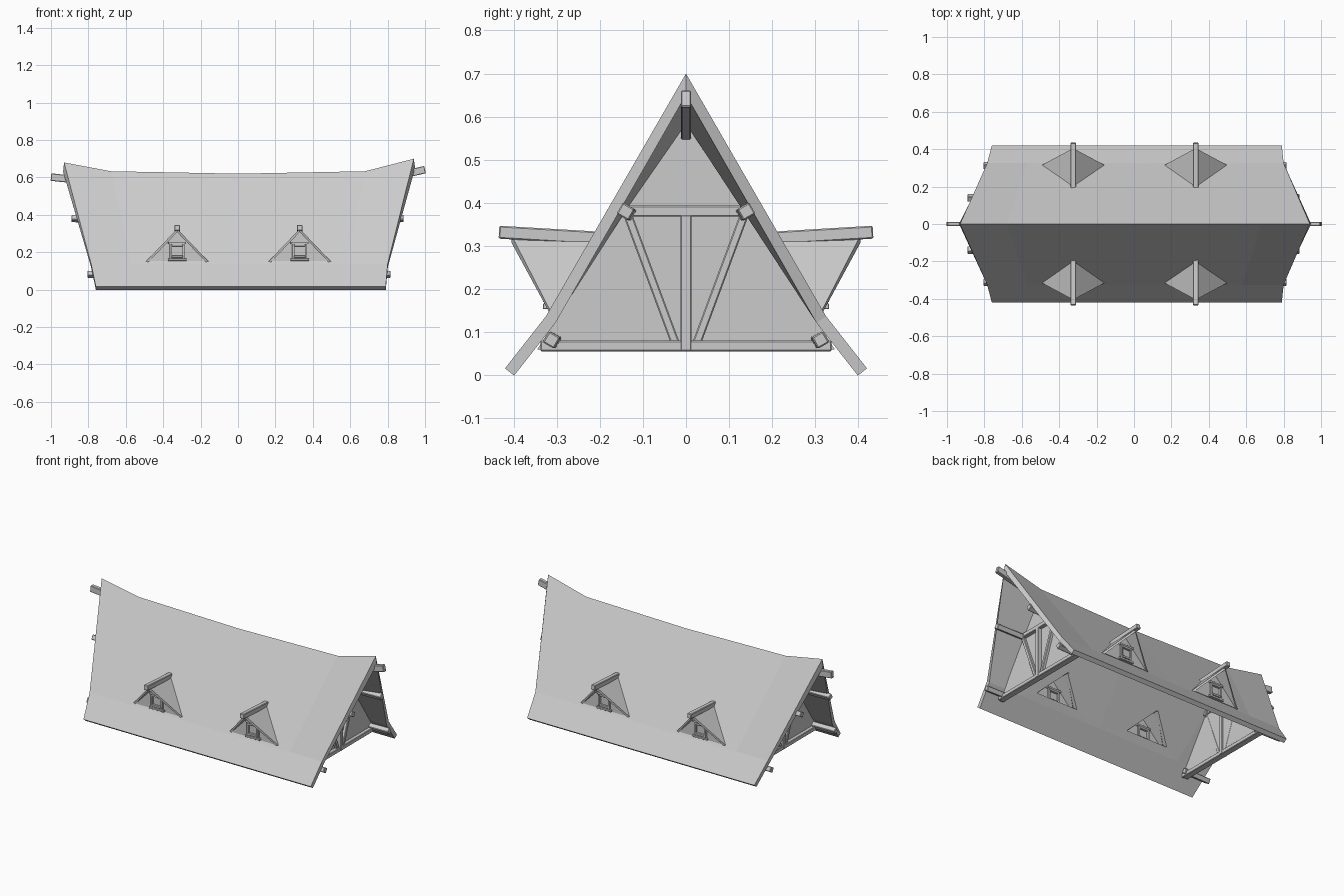
import bpy, bmesh, math
from mathutils import Vector, Matrix

cube = bpy.data.objects.get("Cube")
if cube:
    bpy.data.objects.remove(cube, do_unlink=True)

grey = bpy.data.materials.new("plain_grey")
grey.use_nodes = True
grey.diffuse_color = (0.6, 0.6, 0.6, 1)
grey.node_tree.nodes["Principled BSDF"].inputs["Base Color"].default_value = (0.6, 0.6, 0.6, 1)


def make(name, verts, faces, up=None):
    """Mesh object; up gives a direction the faces should look towards."""
    bm = bmesh.new()
    vs = [bm.verts.new(v) for v in verts]
    for f in faces:
        bm.faces.new([vs[i] for i in f])
    bm.normal_update()
    if up:
        for f in bm.faces:
            if f.normal.dot(Vector(up)) < 0:
                f.normal_flip()
    else:
        bmesh.ops.recalc_face_normals(bm, faces=bm.faces[:])
    me = bpy.data.meshes.new(name)
    bm.to_mesh(me)
    bm.free()
    me.materials.append(grey)
    ob = bpy.data.objects.new(name, me)
    bpy.context.collection.objects.link(ob)
    return ob


def prism(name, outline, axis, a, b):
    """Extrude a 2D outline along the x or y axis from a to b."""
    n = len(outline)
    put = (lambda u, z, t: (t, u, z)) if axis == "x" else (lambda u, z, t: (u, t, z))
    verts = [put(u, z, t) for t in (a, b) for u, z in outline]
    faces = [range(n), range(n, 2 * n)]
    faces += [(i, (i + 1) % n, n + (i + 1) % n, n + i) for i in range(n)]
    return make(name, verts, faces)


def beam(name, p, q, w, h, roll=0.0, bevel=0.003):
    """Timber of width w and height h from p to q."""
    p, q = Vector(p), Vector(q)
    d = (q - p).normalized()
    side = d.cross(Vector((0, 0, 1)))
    if side.length < 0.01:
        side = Vector((0, 1, 0))
    side.normalize()
    turn = Matrix.Rotation(roll, 3, d)
    side = turn @ side
    top = side.cross(d)
    ring = [(-w / 2, -h / 2), (w / 2, -h / 2), (w / 2, h / 2), (-w / 2, h / 2)]
    verts = [e + side * u + top * v for e in (p, q) for u, v in ring]
    faces = [range(4), range(4, 8)]
    faces += [(i, (i + 1) % 4, 4 + (i + 1) % 4, 4 + i) for i in range(4)]
    ob = make(name, verts, faces)
    m = ob.modifiers.new("worn_edges", "BEVEL")
    m.width, m.segments = bevel, 1
    return ob


def solidify(ob, thickness):
    m = ob.modifiers.new("thickness", "SOLIDIFY")
    m.thickness, m.offset, m.use_even_offset = thickness, -1, True


# Main roof: swept-up ridge, flared gable ends, slight kick at the eaves
ridge = [(-0.93, 0.68), (-0.68, 0.633), (0, 0.62), (0.68, 0.633), (0.94, 0.70)]
kink_x = [-0.785, -0.57, 0, 0.58, 0.80]
eave_x = [-0.76, -0.55, 0, 0.56, 0.79]
rows = [
    [(x, -0.42, 0.016) for x in eave_x],
    [(x, -0.325, 0.137) for x in kink_x],
    [(x, 0, z) for x, z in ridge],
    [(x, 0.325, 0.137) for x in kink_x],
    [(x, 0.42, 0.016) for x in eave_x],
]
grid = [(r * 5 + c, r * 5 + c + 1, r * 5 + c + 6, r * 5 + c + 5)
        for r in range(4) for c in range(4)]
roof = make("main_roof", sum(rows, []), grid, up=(0, 0, 1))
solidify(roof, 0.027)

DORMER_X = (-0.325, 0.33)

# Openings through the roof behind each dormer
for cx in DORMER_X:
    cutter = prism("opening_cutter", [(cx - 0.145, 0.162), (cx + 0.145, 0.162), (cx, 0.305)],
                   "y", -0.6, 0.6)
    cutter.hide_render = True
    m = roof.modifiers.new("opening", "BOOLEAN")
    m.operation, m.object, m.solver = "DIFFERENCE", cutter, "EXACT"
    bpy.context.view_layer.update()
    baked = bpy.data.meshes.new_from_object(
        roof.evaluated_get(bpy.context.evaluated_depsgraph_get()))
    roof.modifiers.clear()
    roof.data = baked
    bpy.data.objects.remove(cutter, do_unlink=True)

# Dormers on both slopes
for s, where in ((-1, "front"), (1, "back")):
    for cx in DORMER_X:
        tag = where + ("_right" if cx < 0 else "_left")
        y = s * 0.315
        cap = make("dormer_roof_" + tag,
                   [(cx, s * 0.405, 0.325), (cx, s * 0.19, 0.325),
                    (cx - 0.168, y, 0.15), (cx + 0.168, y, 0.15)],
                   [(0, 1, 2), (0, 1, 3)], up=(0, 0, 1))
        solidify(cap, 0.012)
        beam("dormer_ridge_" + tag, (cx, s * 0.434, 0.332), (cx, s * 0.18, 0.317), 0.028, 0.03)
        prism("dormer_wall_" + tag, [(cx - 0.155, 0.152), (cx + 0.155, 0.152), (cx, 0.315)],
              "y", y - 0.004, y + 0.004)
        # Window frame: jambs, sill and lintel
        for side in (-1, 1):
            jx = cx + side * 0.034
            beam("window_jamb_" + tag, (jx, y, 0.165), (jx, y, 0.25), 0.03, 0.012, bevel=0.001)
        for part, z, half in (("sill", 0.16, 0.05), ("inner_sill", 0.176, 0.03),
                              ("lintel", 0.25, 0.048), ("inner_lintel", 0.238, 0.03)):
            beam("window_%s_%s" % (part, tag), (cx - half, y, z), (cx + half, y, z),
                 0.034, 0.012, bevel=0.001)

# Gable ends: wall, timber frame and projecting timbers
ends = ((-1, "right", -0.645, -1.0, 0.602, -0.89, -0.805),
        (1, "left", 0.68, 1.0, 0.642, 0.885, 0.815))
for s, tag, wx, tip_x, tip_z, mid_x, low_x in ends:
    prism("gable_wall_" + tag,
          [(-0.345, 0.06), (0.345, 0.06), (0.305, 0.125), (0, 0.6), (-0.305, 0.125)],
          "x", wx - 0.006, wx + 0.006)
    fx = wx + s * 0.008
    beam("tie_beam_" + tag, (fx, -0.338, 0.068), (fx, 0.338, 0.068), 0.04, 0.025)
    beam("collar_beam_" + tag, (fx, -0.15, 0.381), (fx, 0.15, 0.381), 0.04, 0.026)
    beam("king_post_" + tag, (fx, 0, 0.056), (fx, 0, 0.372), 0.026, 0.044)
    beam("ridge_end_" + tag, (wx - s * 0.02, 0, 0.562), (tip_x, 0, tip_z), 0.024, 0.04)
    for side in (-1, 1):
        beam("brace_" + tag, (fx, side * 0.025, 0.075), (fx, side * 0.135, 0.372), 0.03, 0.02)
        beam("collar_purlin_" + tag, (wx - s * 0.02, side * 0.135, 0.378),
             (mid_x, side * 0.14, 0.38), 0.032, 0.03, roll=s * side * math.radians(30))
        beam("low_purlin_" + tag, (wx - s * 0.02, side * 0.308, 0.082),
             (low_x, side * 0.312, 0.082), 0.03, 0.03, roll=s * side * math.radians(30))

# Ridge timber running under the roof between the gables
beam("ridge_beam", (-0.645, 0, 0.565), (0.68, 0, 0.565), 0.024, 0.04)
